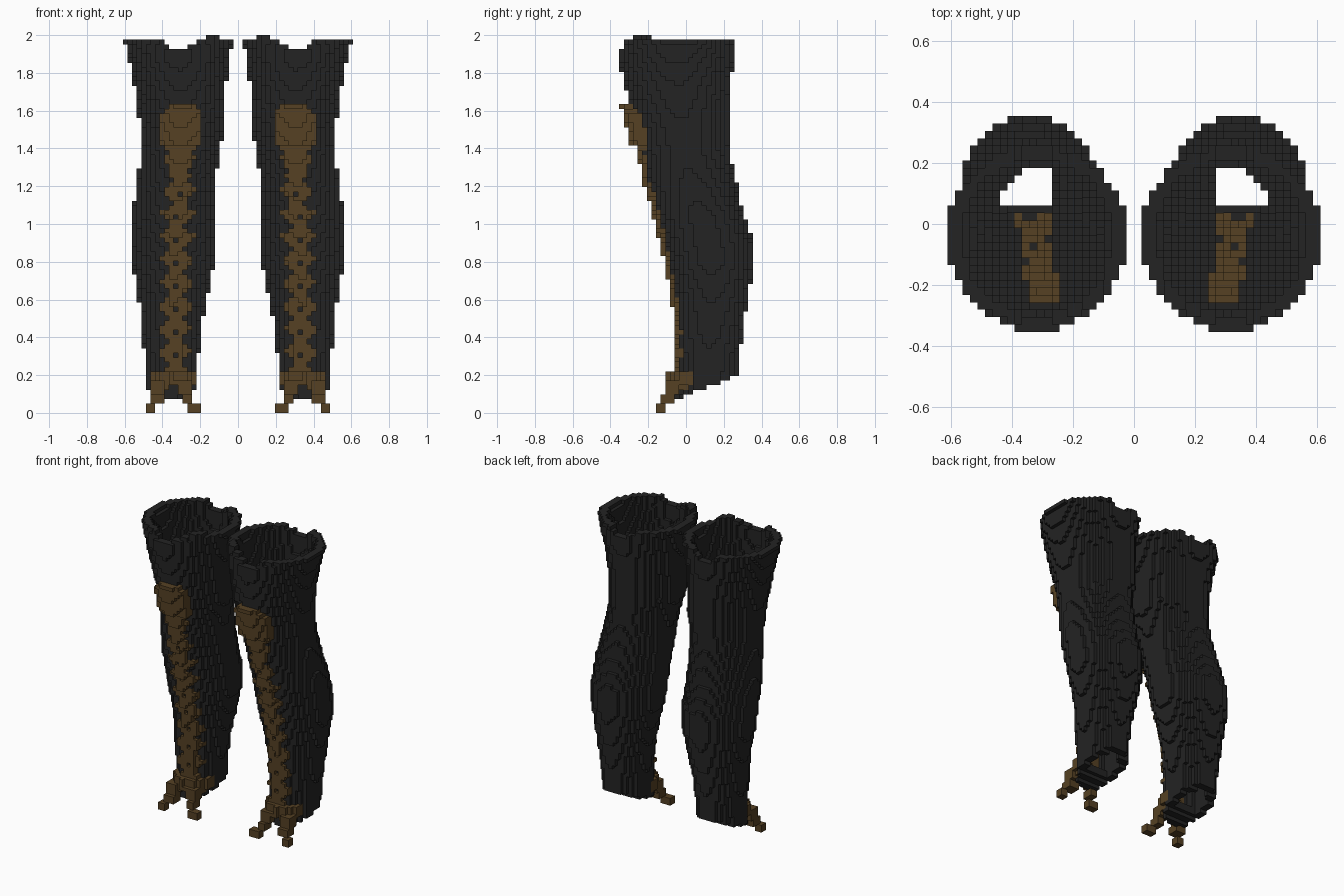
import bpy, bmesh, math

if "Cube" in bpy.data.objects:
    bpy.data.objects.remove(bpy.data.objects["Cube"], do_unlink=True)

V = 2 / 82              # block size
Y0 = -14.5 * V          # front edge of the block grid
WALL = 2 * V            # sleeve wall thickness


def material(name, rgb):
    m = bpy.data.materials.new(name)
    m.use_nodes = True
    m.diffuse_color = (*rgb, 1)
    bsdf = m.node_tree.nodes["Principled BSDF"]
    bsdf.inputs["Base Color"].default_value = (*rgb, 1)
    bsdf.inputs["Roughness"].default_value = 0.9
    return m


CLOTH = material("charcoal_cloth", (0.017, 0.017, 0.017))
BRONZE = material("dark_bronze", (0.092, 0.053, 0.017))

# Sleeve stations: height, inner x, outer x, front y, back y
STATIONS = [
    (0.06, 0.215, 0.485, -0.055, 0.285),
    (0.30, 0.21, 0.495, -0.045, 0.285),
    (0.46, 0.195, 0.512, -0.045, 0.305),
    (0.60, 0.165, 0.527, -0.05, 0.33),
    (0.80, 0.122, 0.56, -0.09, 0.355),
    (0.92, 0.118, 0.56, -0.12, 0.35),
    (1.06, 0.118, 0.558, -0.155, 0.305),
    (1.20, 0.115, 0.535, -0.195, 0.27),
    (1.36, 0.105, 0.517, -0.23, 0.235),
    (1.50, 0.072, 0.517, -0.265, 0.232),
    (1.65, 0.065, 0.535, -0.305, 0.232),
    (1.78, 0.06, 0.555, -0.335, 0.24),
    (1.87, 0.048, 0.578, -0.352, 0.257),
    (1.93, 0.036, 0.592, -0.352, 0.257),
    (1.965, 0.022, 0.612, -0.335, 0.257),
    (2.00, 0.022, 0.612, -0.335, 0.257),
]


def lerp_table(table, z):
    """Interpolate rows keyed by their first number."""
    if z <= table[0][0]:
        return table[0][1:]
    for a, b in zip(table, table[1:]):
        if z <= b[0]:
            t = (z - a[0]) / (b[0] - a[0])
            return tuple(p + (q - p) * t for p, q in zip(a[1:], b[1:]))
    return table[-1][1:]


def centre(i, j, k):
    return (i + 0.5) * V, Y0 + (j + 0.5) * V, (k + 0.5) * V


def inside(x, y, section, inset):
    x0, x1, y0, y1 = section
    rx, ry = (x1 - x0) / 2 - inset, (y1 - y0) / 2 - inset
    return ((x - (x0 + x1) / 2) / rx) ** 2 + ((y - (y0 + y1) / 2) / ry) ** 2 <= 1


def in_sleeve(i, j, k):
    x, y, z = centre(i, j, k)
    sole = 0.075 + 0.37 * (y + 0.05)        # slanted lower edge
    if z < sole:
        return False
    # ragged rim: a dip in the middle and one raised tab
    if k == 81 and not (0.1 < x < 0.17 and y < -0.1):
        return False
    if (k == 80 and 0.23 < x < 0.39) or (k == 79 and 0.27 < x < 0.37):
        return False
    section = lerp_table(STATIONS, z)
    if not inside(x, y, section, 0):
        return False
    floor = y < 0.05 and z < sole + WALL
    return floor or not inside(x, y, section, WALL)


# Spine guard: centre line and half width by height
SPINE_LINE = [(0.1, 0.345), (0.5, 0.33), (1.0, 0.32), (1.55, 0.297)]
PLATE = [(1.24, 0.06), (1.36, 0.078), (1.41, 0.085), (1.43, 0.108),
         (1.57, 0.108), (1.60, 0.095), (1.64, 0.05)]
VERTEBRA = [0.035, 0.05, 0.075, 0.09, 0.06]


def spine_covers(x, z, k):
    dx = abs(x - lerp_table(SPINE_LINE, z)[0])
    if z > 1.64 or z < 0.11:
        return False
    if z > 1.24:
        return dx < lerp_table(PLATE, z)[0] and not (z < 1.4 and k % 4 == 0 and dx > 0.05)
    if z > 0.21:
        hole = k % 5 == 2 and dx < 0.5 * V
        return dx < VERTEBRA[k % 5] and not hole
    return dx < 0.125 if z > 0.145 else 0.02 < dx < 0.1


def build_cells():
    sleeve = {(i, j, k) for i in range(26) for j in range(29) for k in range(82)
              if in_sleeve(i, j, k)}
    spine = set()
    for k in range(4, 68):
        for i in range(26):
            x, _, z = centre(i, 0, k)
            if not spine_covers(x, z, k):
                continue
            column = [j for j in range(29) if (i, j, k) in sleeve]
            if not column:
                continue
            front = column[0]
            proud = 2 if z > 1.42 or z < 0.21 else 1
            through = abs(x - lerp_table(SPINE_LINE, z)[0]) < 0.05
            spine |= {(i, j, k) for j in range(front - proud, front + (3 if through else 1))
                      if j < front or (i, j, k) in sleeve}
    # two splayed claws at the foot: height range, distance from centre, front y
    for k0, k1, d0, d1, y0, y1 in [(0, 2, 0.075, 0.145, -0.165, -0.10),
                                   (2, 4, 0.05, 0.115, -0.14, -0.05),
                                   (4, 7, 0.03, 0.105, -0.12, -0.03)]:
        for k in range(k0, k1):
            for i in range(26):
                for j in range(29):
                    x, y, _ = centre(i, j, k)
                    if d0 < abs(x - 0.352) < d1 and y0 < y < y1:
                        spine.add((i, j, k))
    return sleeve - spine, spine


# Corner offsets of each block side, wound outward
SIDES = {
    (1, 0, 0): [(1, 0, 0), (1, 1, 0), (1, 1, 1), (1, 0, 1)],
    (-1, 0, 0): [(0, 0, 0), (0, 0, 1), (0, 1, 1), (0, 1, 0)],
    (0, 1, 0): [(0, 1, 0), (0, 1, 1), (1, 1, 1), (1, 1, 0)],
    (0, -1, 0): [(0, 0, 0), (1, 0, 0), (1, 0, 1), (0, 0, 1)],
    (0, 0, 1): [(0, 0, 1), (1, 0, 1), (1, 1, 1), (0, 1, 1)],
    (0, 0, -1): [(0, 0, 0), (0, 1, 0), (1, 1, 0), (1, 0, 0)],
}


def blocks(name, cells, solid, mat):
    """Mesh the exposed sides of a set of blocks."""
    bm = bmesh.new()
    verts = {}
    for i, j, k in sorted(cells):
        for (a, b, c), corners in SIDES.items():
            if (i + a, j + b, k + c) in solid:
                continue
            quad = []
            for p, q, r in corners:
                key = (i + p, j + q, k + r)
                if key not in verts:
                    verts[key] = bm.verts.new((key[0] * V, Y0 + key[1] * V, key[2] * V))
                quad.append(verts[key])
            bm.faces.new(quad)
    mesh = bpy.data.meshes.new(name)
    bm.to_mesh(mesh)
    bm.free()
    mesh.materials.append(mat)
    bpy.context.scene.collection.objects.link(bpy.data.objects.new(name, mesh))


# Build the left leg, then its mirror image
sleeve, spine = build_cells()
for side in ("left", "right"):
    if side == "right":
        sleeve = {(-i - 1, j, k) for i, j, k in sleeve}
        spine = {(-i - 1, j, k) for i, j, k in spine}
    solid = sleeve | spine
    blocks(side + "_leg_sleeve", sleeve, solid, CLOTH)
    blocks(side + "_spine_guard", spine, solid, BRONZE)
